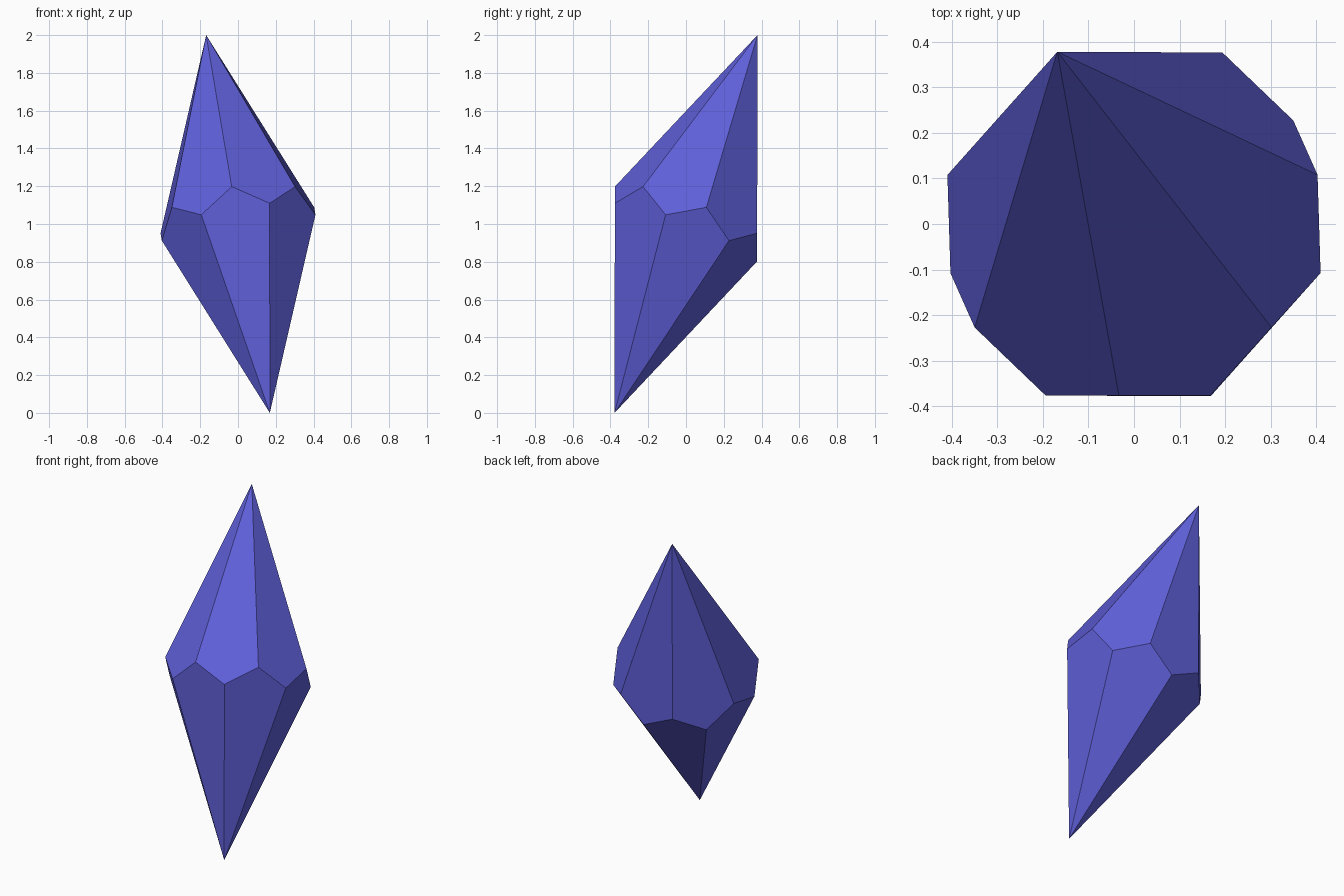
import bpy, bmesh, math
from mathutils import Matrix, Vector

cube = bpy.data.objects.get("Cube")
if cube:
    bpy.data.objects.remove(cube, do_unlink=True)

SIDES = 7                                   # kite faces around each tip
TILT, HEADING = math.radians(22.5), math.radians(114)
HALF = 1.0 / math.cos(TILT)                 # centre to tip, along the axis
RADIUS = 0.423
ZIG = HALF * math.tan(math.pi / (2 * SIDES)) ** 2   # keeps every kite flat

# Single blue material
blue = bpy.data.materials.new("crystal blue")
blue.use_nodes = True
colour = (0.115, 0.115, 0.70, 1.0)
blue.diffuse_color = colour
blue.node_tree.nodes["Principled BSDF"].inputs["Base Color"].default_value = colour

# Crystal: two tips joined by a zigzag girdle
bm = bmesh.new()


def girdle(offset, z):
    """Ring of points at one height, turned by a fraction of a step."""
    ring = []
    for i in range(SIDES):
        a = (i + offset) * math.tau / SIDES
        ring.append(bm.verts.new((RADIUS * math.cos(a), RADIUS * math.sin(a), z)))
    return ring


top = bm.verts.new((0, 0, HALF))
bottom = bm.verts.new((0, 0, -HALF))
upper = girdle(0, ZIG)
lower = girdle(0.5, -ZIG)

for i in range(SIDES):
    j = (i + 1) % SIDES
    bm.faces.new((top, upper[i], lower[i], upper[j]))
    bm.faces.new((bottom, lower[j], upper[j], lower[i]))
bmesh.ops.recalc_face_normals(bm, faces=bm.faces)

# Lean the axis over and lift it onto the ground
lean = Matrix.Rotation(HEADING, 4, "Z") @ Matrix.Rotation(TILT, 4, "Y")
bm.transform(Matrix.Translation(Vector((0, 0, 1))) @ lean)

mesh = bpy.data.meshes.new("crystal")
bm.to_mesh(mesh)
bm.free()
mesh.materials.append(blue)
crystal = bpy.data.objects.new("crystal", mesh)
bpy.context.collection.objects.link(crystal)
